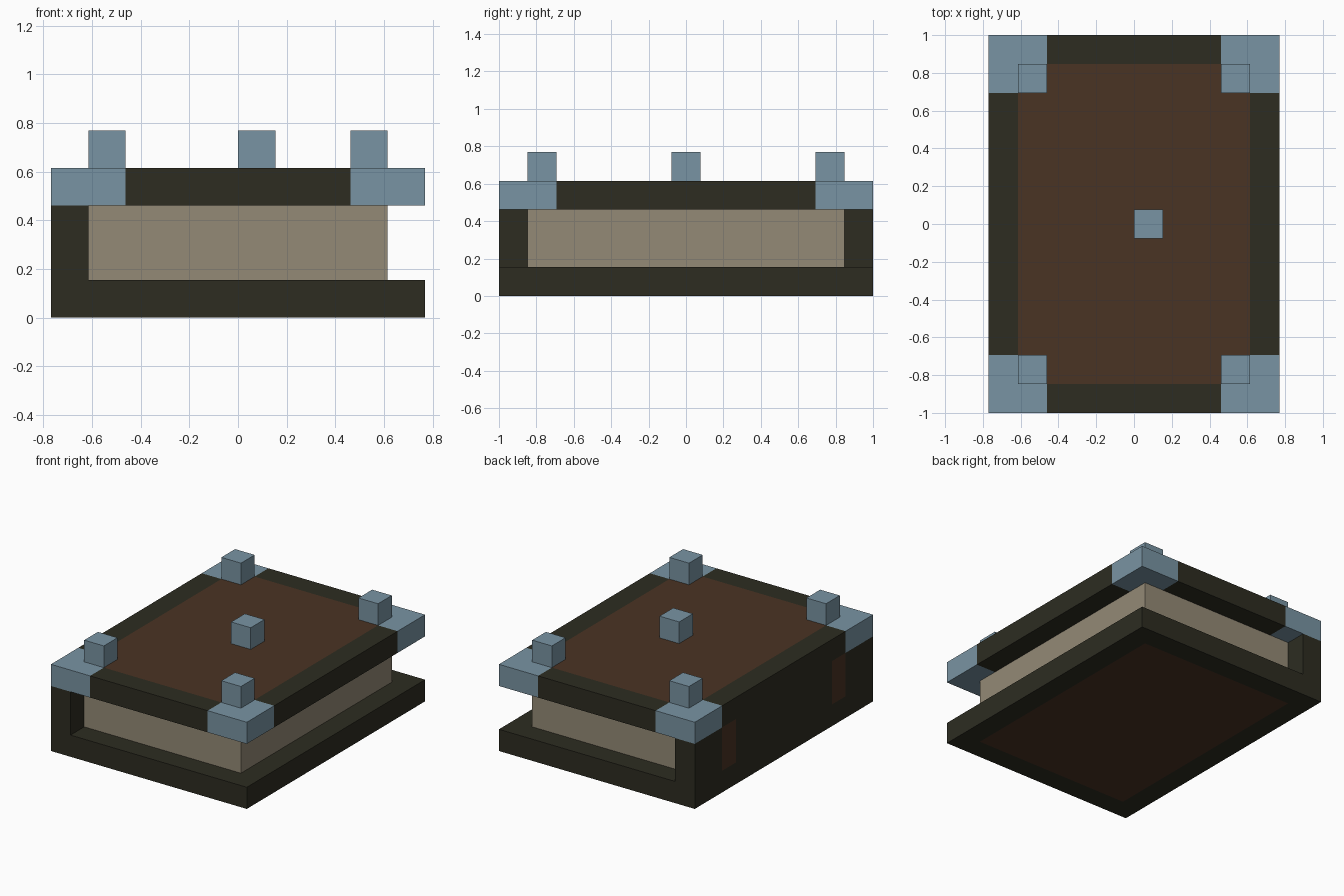
import bpy
import bmesh
from mathutils import Vector

if "Cube" in bpy.data.objects:
    bpy.data.objects.remove(bpy.data.objects["Cube"])

U = 2 / 13  # block size: the book is 10 x 13 x 5 blocks


def material(name, rgb):
    """Flat material from 0-255 sRGB values."""
    lin = [((c / 255 + 0.055) / 1.055) ** 2.4 for c in rgb]
    mat = bpy.data.materials.new(name)
    mat.use_nodes = True
    mat.diffuse_color = (*lin, 1)
    bsdf = mat.node_tree.nodes["Principled BSDF"]
    bsdf.inputs["Base Color"].default_value = (*lin, 1)
    bsdf.inputs["Roughness"].default_value = 0.8
    return mat


DARK = material("dark leather", (45, 44, 33))
BROWN = material("brown leather", (74, 51, 35))
PAPER = material("aged paper", (148, 138, 118))
METAL = material("blue steel", (121, 148, 163))


def slab(name, outline, z0, z1, mats, x_cuts=(), y_cuts=(), accent=None):
    """Extrude an outline (in blocks); faces passing the accent rule get the second material."""
    bm = bmesh.new()
    base = bm.faces.new([bm.verts.new((x, y, z0)) for x, y in outline])
    ext = bmesh.ops.extrude_face_region(bm, geom=[base], use_keep_orig=True)
    top = [v for v in ext["geom"] if isinstance(v, bmesh.types.BMVert)]
    bmesh.ops.translate(bm, verts=top, vec=(0, 0, z1 - z0))
    for axis, cuts in ((0, x_cuts), (1, y_cuts)):
        for c in cuts:
            co, no = Vector((0, 0, 0)), Vector((0, 0, 0))
            co[axis], no[axis] = c, 1
            bmesh.ops.bisect_plane(bm, geom=bm.verts[:] + bm.edges[:] + bm.faces[:],
                                   plane_co=co, plane_no=no)
    bmesh.ops.recalc_face_normals(bm, faces=bm.faces[:])
    for f in bm.faces:
        f.normal_update()
        if accent and accent(f.calc_center_median(), f.normal):
            f.material_index = 1
    bmesh.ops.scale(bm, vec=(U, U, U), verts=bm.verts[:])
    mesh = bpy.data.meshes.new(name)
    bm.to_mesh(mesh)
    bm.free()
    for m in mats:
        mesh.materials.append(m)
    obj = bpy.data.objects.new(name, mesh)
    bpy.context.collection.objects.link(obj)
    return obj


def rect(x0, x1, y0, y1):
    return [(x0, y0), (x1, y0), (x1, y1), (x0, y1)]


def inner_panel(c, n):
    return abs(n.z) > 0.5 and abs(c.x) < 4 and abs(c.y) < 5.5


# Covers: dark border around a flush brown panel; the top one is notched for the corner guards
notched = [(-3, -6.5), (3, -6.5), (3, -4.5), (5, -4.5), (5, 4.5), (3, 4.5),
           (3, 6.5), (-3, 6.5), (-3, 4.5), (-5, 4.5), (-5, -4.5), (-3, -4.5)]
slab("bottom_cover", rect(-5, 5, -6.5, 6.5), 0, 1, (DARK, BROWN),
     (-4, 4), (-5.5, 5.5), lambda c, n: n.z < -0.5 and inner_panel(c, n))
slab("top_cover", notched, 3, 4, (DARK, BROWN),
     (-4, -3, 3, 4), (-5.5, -4.5, 4.5, 5.5), lambda c, n: n.z > 0.5 and inner_panel(c, n))

# Spine with two brown bands on its outer side
slab("spine", rect(-5, -4, -6.5, 6.5), 1, 3, (DARK, BROWN), (), (-4.5, -3.5, 3.5, 4.5),
     lambda c, n: n.x < -0.5 and 3.5 < abs(c.y) < 4.5)

# Page block
slab("pages", rect(-4, 4, -5.5, 5.5), 1, 3, (PAPER,))

# Metal corner guards, each with a stud on its inner quarter
for sx, side in ((-1, "right"), (1, "left")):
    for sy, end in ((-1, "front"), (1, "back")):
        xs, xi = sorted((3 * sx, 5 * sx)), sorted((3 * sx, 4 * sx))
        ys, yi = sorted((4.5 * sy, 6.5 * sy)), sorted((4.5 * sy, 5.5 * sy))
        slab(f"corner_guard_{end}_{side}", rect(*xs, *ys), 3, 4, (METAL,))
        slab(f"corner_stud_{end}_{side}", rect(*xi, *yi), 4, 5, (METAL,))

# Centre stud, offset half a block from the middle
slab("centre_stud", rect(0, 1, -0.5, 0.5), 4, 5, (METAL,))
